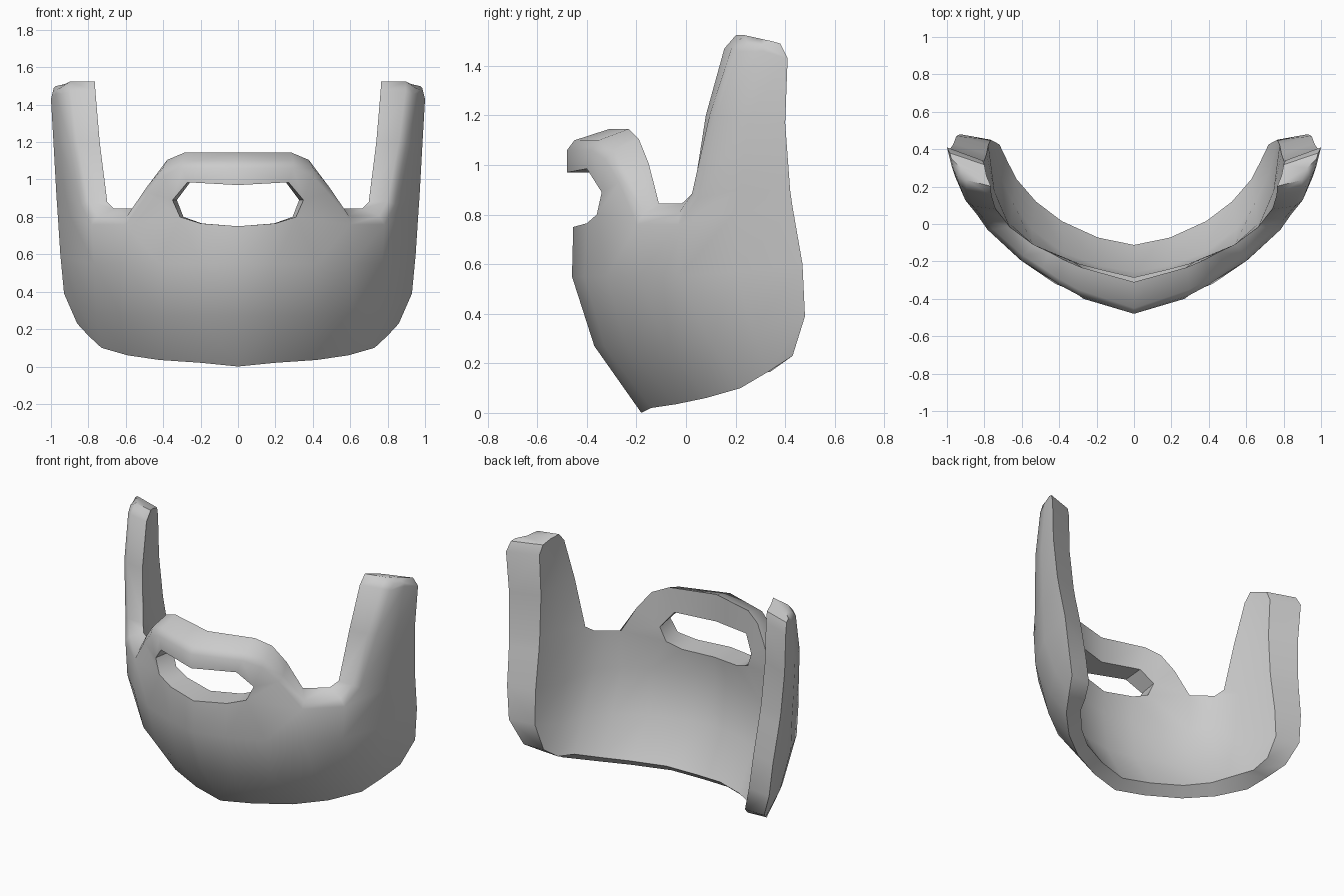
import bpy, bmesh
from mathutils import Vector

if "Cube" in bpy.data.objects:
    bpy.data.objects.remove(bpy.data.objects["Cube"])

bm = bmesh.new()


def verts(points):
    return [bm.verts.new(p) for p in points]


def skin(a, b):
    for i in range(len(a) - 1):
        bm.faces.new((a[i], a[i + 1], b[i + 1], b[i]))


# Outer shell, right half: columns from chin centre to back edge, each bottom to top
cols = [verts(c) for c in (
    [(0, -.18, 0), (0, -.37, .27), (0, -.46, .55), (0, -.455, .75)],
    [(.20, -.14, .02), (.20, -.33, .27), (.20, -.41, .55), (.20, -.40, .765)],
    [(.42, -.04, .035), (.41, -.24, .27), (.42, -.32, .55), (.31, -.36, .80)],
    [(.59, .08, .06), (.62, -.08, .27), (.61, -.19, .55), (.61, -.19, .79)],
    [(.73, .22, .10), (.76, .10, .28), (.77, -.03, .55), (.78, -.04, .79)],
    [(.80, .33, .165), (.86, .27, .33), (.89, .20, .57), (.90, .20, .81)],
    [(.86, .43, .23), (.93, .48, .39), (.95, .47, .60), (.965, .43, .83)])]
for a, b in zip(cols, cols[1:]):
    skin(a, b)

# Side horn: rows of front, middle, back points
row = [c[3] for c in cols[4:]]
for pts in ([(.83, .025, .88), (.92, .22, .90), (.97, .42, .90)],
            [(.89, .10, 1.20), (.955, .25, 1.19), (.985, .40, 1.17)],
            [(.925, .19, 1.47), (.975, .31, 1.46), (1, .41, 1.43)],
            [(.93, .24, 1.525), (.965, .31, 1.51), (.985, .38, 1.49)]):
    new = verts(pts)
    skin(row, new)
    row = new

# Arch over the mouth opening
h3, h4, h5 = verts([(.35, -.34, .89), (.27, -.40, .985), (0, -.48, .97)])
a1, a2, a3, a4 = verts([(.50, -.26, .95), (.41, -.32, 1.05),
                        (.30, -.38, 1.09), (0, -.48, 1.09)])
for f in ((cols[2][3], cols[3][3], a1, h3), (h3, a1, a2),
          (h3, a2, a3, h4), (h4, a3, a4, h5)):
    bm.faces.new(f)

# Inner shell: offset copy of the outer one
outer_faces = list(bm.faces)
rim = [e for e in bm.edges if e.is_boundary
       and max(v.co.x for v in e.verts) > 1e-4]
inner = {}
for v in list(bm.verts):
    x, y, z = v.co
    dy = (.17 - .24 * x * x) * min(1, .40 + z)
    dz = .055 if x < .8 and not (z < .82 and x < .36 and z > .7) else 0
    if v in (h3, h4, h5):
        dz = 0
    inner[v] = bm.verts.new(v.co + Vector((-.19 * x * x, dy, dz)))
for f in outer_faces:
    bm.faces.new([inner[v] for v in reversed(f.verts)])
for e in rim:
    a, b = e.verts
    bm.faces.new((a, b, inner[b], inner[a]))
bmesh.ops.recalc_face_normals(bm, faces=bm.faces)

# Soften the upper outer rim of the arch, notch and horn
soft = [e for e in rim if min(v.co.z for v in e.verts) > .78
        and max(v.co.y for v in e.verts) < .35
        and not any(v in (h3, h4, h5) for v in e.verts)]
bmesh.ops.bevel(bm, geom=soft, offset=.03, segments=1,
                affect='EDGES', clamp_overlap=True)

mesh = bpy.data.meshes.new("jaw_guard")
bm.to_mesh(mesh)
bm.free()
guard = bpy.data.objects.new("jaw_guard", mesh)
bpy.context.collection.objects.link(guard)
bpy.context.view_layer.objects.active = guard
guard.select_set(True)
mir = guard.modifiers.new("mirror", 'MIRROR')
mir.use_clip = True
mir.merge_threshold = .002
bpy.ops.object.modifier_apply(modifier=mir.name)
bpy.ops.object.shade_smooth_by_angle(angle=.87)
